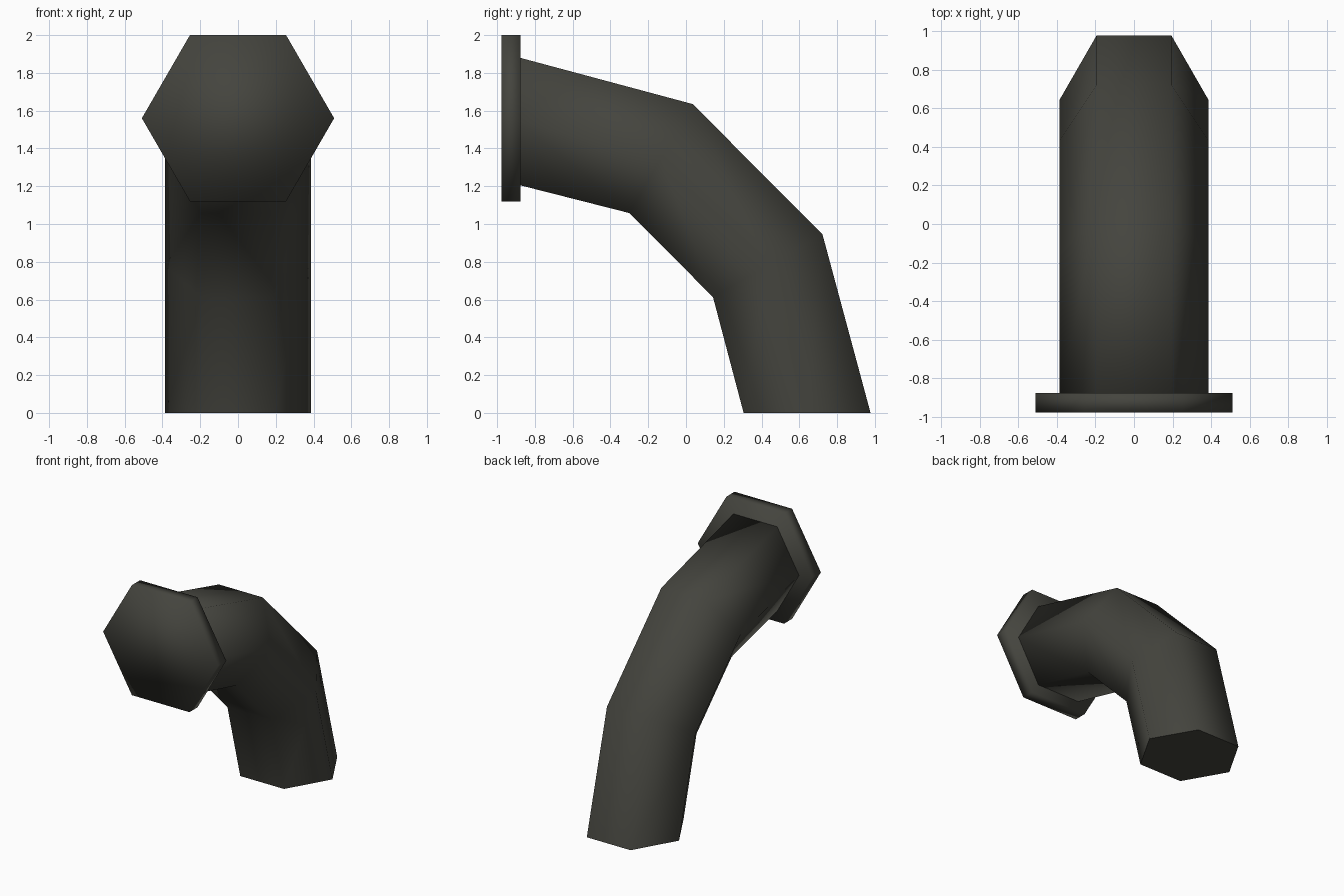
import bpy, bmesh

if "Cube" in bpy.data.objects:
    bpy.data.objects.remove(bpy.data.objects["Cube"])

metal = bpy.data.materials.new("dark olive grey")
metal.diffuse_color = (0.058, 0.058, 0.048, 1)
metal.use_nodes = True
metal.node_tree.nodes["Principled BSDF"].inputs["Base Color"].default_value = metal.diffuse_color


def hex_sweep(name, sections, half_width, sharp_end=False):
    """Skin hexagons; each section is (outer (y, z), inner (y, z))."""
    bm = bmesh.new()
    rings = []
    for (yo, zo), (yi, zi) in sections:
        ym, zm = (yo + yi) / 2, (zo + zi) / 2
        h, w = half_width / 2, half_width
        pts = [(h, yo, zo), (w, ym, zm), (h, yi, zi),
               (-h, yi, zi), (-w, ym, zm), (-h, yo, zo)]
        rings.append([bm.verts.new(p) for p in pts])
    for a, b in zip(rings, rings[1:]):
        for i in range(6):
            j = (i + 1) % 6
            bm.faces.new((a[i], a[j], b[j], b[i]))
    bm.faces.new(rings[0])
    end = bm.faces.new(rings[-1])
    bmesh.ops.recalc_face_normals(bm, faces=bm.faces)
    for f in bm.faces:
        f.smooth = True
    if sharp_end:
        for e in end.edges:
            e.smooth = False
    me = bpy.data.meshes.new(name)
    bm.to_mesh(me)
    bm.free()
    me.materials.append(metal)
    ob = bpy.data.objects.new(name, me)
    bpy.context.collection.objects.link(ob)
    return ob


# Bent pipe with mitred joints, from the flange down to the floor
hex_sweep("bent_pipe", [
    ((-0.89, 1.883), (-0.89, 1.208)),
    ((0.035, 1.635), (-0.30, 1.058)),
    ((0.722, 0.947), (0.143, 0.613)),
    ((0.977, 0.0), (0.305, 0.0)),
], 0.387, sharp_end=True)

# Flange plate on the front end
hex_sweep("flange", [
    ((-0.977, 2.0), (-0.977, 1.12)),
    ((-0.875, 2.0), (-0.875, 1.12)),
], 0.509)
